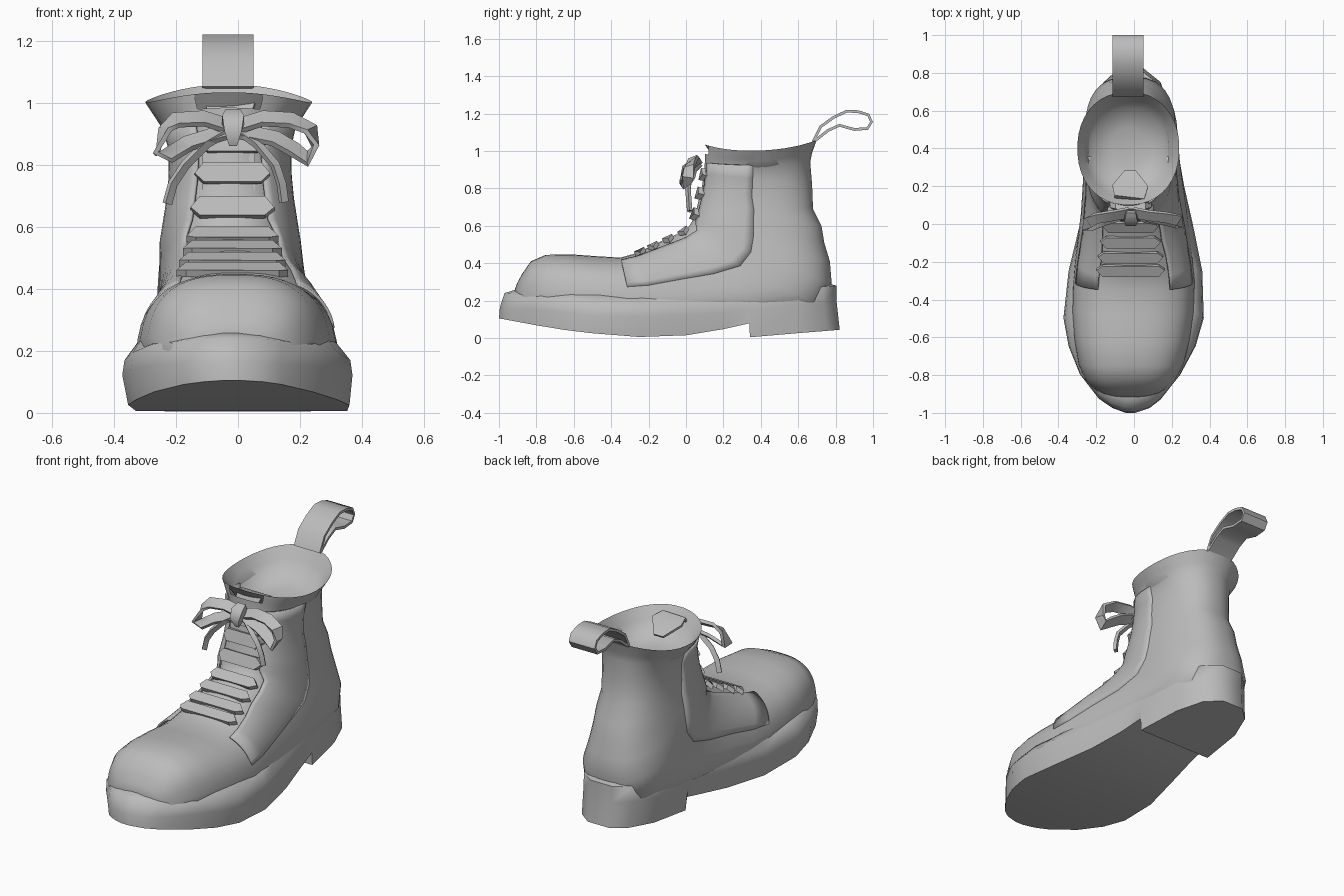
import bpy, bmesh, math
from mathutils import Vector

if "Cube" in bpy.data.objects:
    bpy.data.objects.remove(bpy.data.objects["Cube"])

grey = bpy.data.materials.new("grey leather")
grey.diffuse_color = (0.5, 0.5, 0.5, 1)
grey.use_nodes = True
grey.node_tree.nodes["Principled BSDF"].inputs["Base Color"].default_value = grey.diffuse_color


def make(name, verts, faces, angle=40, thick=0):
    me = bpy.data.meshes.new(name)
    me.from_pydata([tuple(v) for v in verts], [], faces)
    me.materials.append(grey)
    bm = bmesh.new()
    bm.from_mesh(me)
    bmesh.ops.recalc_face_normals(bm, faces=bm.faces)
    bm.to_mesh(me)
    bm.free()
    ob = bpy.data.objects.new(name, me)
    bpy.context.collection.objects.link(ob)
    bpy.ops.object.select_all(action='DESELECT')
    ob.select_set(True)
    bpy.context.view_layer.objects.active = ob
    bpy.ops.object.shade_smooth_by_angle(angle=math.radians(angle))
    if thick:
        m = ob.modifiers.new("thickness", 'SOLIDIFY')
        m.thickness, m.offset = thick, -1
    return ob


def grid_faces(rows, cols, closed=True, skip=lambda r, c: False):
    n = cols if closed else cols - 1
    return [(r*cols + c, r*cols + (c+1) % cols, (r+1)*cols + (c+1) % cols, (r+1)*cols + c)
            for r in range(rows - 1) for c in range(n) if not skip(r, c)]


def lerp(table, y):
    for (a, p), (b, q) in zip(table, table[1:]):
        if y <= b:
            t = max(0, (y - a) / (b - a))
            return p + (q - p) * t
    return table[-1][1]


# Upper: sections fan from the toe round the ankle to the collar
# (front y, z, back y, z, half width, centre x, squareness)
S = [(-.915, .262, -.905, .16, .10, -.02, .7), (-.90, .30, -.89, .14, .15, -.02, .7),
     (-.875, .345, -.865, .13, .19, -.02, .7), (-.83, .41, -.82, .11, .232, -.02, .72),
     (-.75, .445, -.74, .10, .272, -.015, .75), (-.62, .448, -.6, .09, .30, -.01, .78),
     (-.48, .438, -.45, .08, .315, -.005, .78), (-.35, .43, -.27, .07, .315, 0, .78),
     (-.28, .45, -.1, .06, .302, 0, .76), (-.2, .485, .18, .08, .275, 0, .74),
     (-.12, .525, .5, .10, .25, -.01, .74), (-.05, .555, .74, .16, .24, -.015, .74),
     (.01, .59, .78, .29, .235, -.02, .78), (.035, .63, .77, .41, .225, -.025, .8),
     (.055, .69, .74, .51, .213, -.025, .82), (.07, .75, .725, .60, .202, -.025, .84),
     (.085, .81, .68, .69, .195, -.025, .85), (.095, .88, .675, .82, .195, -.027, .87),
     (.10, .94, .665, .94, .214, -.03, .9), (.10, .985, .675, .99, .24, -.03, .9),
     (.10, 1.035, .70, 1.06, .27, -.03, .92)]
N = 40
SAG = {S[-1]: .045, S[-2]: .03, S[-3]: .015}


def section_point(s, t, grow=0):
    fy, fz, by, bz, hw, cx, p = s
    c, w = math.cos(t), math.sin(t)
    u = math.copysign(abs(c)**p, c)
    v = math.copysign(abs(w)**p, w)
    d = Vector((0, fy - by, fz - bz))
    half = d.length/2 + grow
    pt = Vector((cx, (fy+by)/2, (fz+bz)/2)) + d.normalized()*half*u
    low = 0.13 if fz < .6 else 0.0
    pt.x += (hw + grow)*v*(1 - low*u)
    pt.z -= SAG.get(s, 0)*v*v
    return pt


V = [section_point(s, 2*math.pi*(i + .5)/N) for s in S for i in range(N)]
F = grid_faces(len(S), N, skip=lambda r, c: r > 18 and (c < 2 or c > N - 4))
F.append(tuple(range(N)))
make("boot_upper", V, F, 55)

# Lining: a shallow bowl hanging from the collar rim
rim = [section_point(S[-1], 2*math.pi*(i + .5)/N) for i in range(N)]
V = []
for k, drop in ((1, 0), (.86, .06), (.71, .125), (.35, .155)):
    V += [Vector((-.03 + (p.x + .03)*k, .4 + (p.y - .4)*k, 1.02 + (p.z - 1.02)*k - drop)) for p in rim]
make("collar_lining", V, grid_faces(4, N) + [tuple(range(3*N, 4*N))], 60)

# Side panels that overlap the vamp beside the lacing, sinking into the upper behind
for side, name in ((1, "left_quarter"), (-1, "right_quarter")):
    rows, M = S[7:19], 10
    V = []
    for s in rows:
        a0 = .62 if s[1] < .6 else .45
        a1 = 1.9 if s[1] < -.1 else 1.5
        V += [section_point(s, side*(a0 + (a1 - a0)*k/(M-1)), .009 - .016*(k/(M-1))**2) for k in range(M)]
    make(name, V, grid_faces(len(rows), M, False), 55, .01)

# Sole and heel in one piece: outline widths, underside and top heights along the length
L = [(-1, -.05), (-.975, -.12), (-.93, -.185), (-.8, -.285), (-.65, -.345), (-.5, -.372),
     (-.25, -.345), (0, -.285), (.2, -.255), (.338, -.25), (.342, -.25), (.6, -.23), (.74, -.17), (.81, -.09)]
R = [(-1, .0), (-.975, .08), (-.93, .14), (-.8, .245), (-.65, .325), (-.5, .368),
     (-.25, .36), (0, .31), (.2, .265), (.34, .24), (.6, .2), (.74, .14), (.81, .05)]
UNDER = [(-1, .105), (-.8, .068), (-.6, .035), (-.3, .006), (-.1, .004), (.1, .025), (.338, .078),
         (.342, .004), (.82, .045)]
TOP = [(-1, .24), (-.8, .22), (-.5, .17), (-.2, .16), (.2, .19), (.5, .25), (.81, .28)]
ys = [y for y, _ in L]
pts = [(lerp(R, y), y) for y in ys] + [(lerp(L, y), y) for y in reversed(ys)]
n = len(pts)


def strips(base):
    return [(base+i, base+i+1, base+n-2-i, base+n-1-i) for i in range(n//2 - 1)]


V = [((x + .01)*.965 - .005, y + (.012 if y > .7 else 0), lerp(UNDER, y)) for x, y in pts]
V += [(x*1.004, y*.995, lerp(TOP, y)*.6 + .02) for x, y in pts]
V += [(x*.985, y + (.03 if y < -.9 else 0) - (.005 if y > .7 else 0), lerp(TOP, y)) for x, y in pts]
V += [((x + .015)*.86 - .015, (y + .08)*.9 - .08, lerp(TOP, y) + (.02 if y < -.7 or y > .7 else .06))
      for x, y in pts]
make("sole_and_heel", V, grid_faces(4, n) + strips(0) + strips(3*n), 55)


# Flat bands swept along a path
def band(name, path, across, width, thick, smooth=50):
    P = [Vector(p) for p in path]
    A = Vector(across).normalized()
    W = width if isinstance(width, list) else [width]*len(P)
    V = []
    for i, p in enumerate(P):
        tan = (P[min(i+1, len(P)-1)] - P[max(i-1, 0)]).normalized()
        a = (A - tan*A.dot(tan)).normalized()
        nrm = tan.cross(a)*thick/2
        a = a*W[i]/2
        V += [p + a + nrm, p - a + nrm, p - a - nrm, p + a - nrm]
    m = 4*len(P)
    make(name, V, grid_faces(len(P), 4) + [(0, 1, 2, 3), (m-4, m-3, m-2, m-1)], smooth)


# Pull loop at the back of the collar
loop = [(.68, 1.05), (.72, 1.13), (.79, 1.18), (.86, 1.213), (.92, 1.21), (.975, 1.193), (.992, 1.155),
        (.97, 1.12), (.9, 1.115), (.82, 1.137), (.76, 1.11), (.69, 1.055)]
band("pull_loop", [(-.032, y, z) for y, z in loop], (1, 0, 0), .165, .015)

# Tongue rising behind the laces, pointed and leaning into the opening
band("tongue", [(-.03, .085, .72), (-.03, .11, .86), (-.03, .125, .96), (-.025, .145, 1.0), (-.02, .2, .985),
                (-.02, .28, .93)], (1, 0, 0), [.17, .17, .14, .16, .19, .06], .014)

# Lace bars with pointed ends, lying along the instep slope (y, z, half length, slope)
BARS = [(-.25, .47, .18, 25), (-.18, .502, .172, 25), (-.10, .54, .16, 25), (-.02, .58, .148, 35),
        (.04, .665, .135, 68), (.065, .775, .122, 74), (.085, .875, .11, 78)]
for i, (y, z, h, deg) in enumerate(BARS):
    a = math.radians(deg)
    up = Vector((0, math.cos(a), math.sin(a)))
    out = Vector((0, -math.sin(a), math.cos(a)))
    wide, lift = (.033, .012) if deg > 50 else (.03, .005)
    shape = [(-h, 0), (-h+.03, wide), (h-.03, wide), (h, 0), (h-.03, -wide), (-h+.03, -wide)]
    V = [Vector((x - .018, y, z)) + up*w + out*(o - (.015 if abs(x) == h else 0))
         for o in (lift, -.02) for x, w in shape]
    make(f"lace_bar_{i+1}", V, grid_faces(2, 6) + [tuple(range(6)), tuple(range(6, 12))], 30)

# Bow: two loops, two loose ends and a knot
band("bow_loop_left", [(-.03, .06, .925), (-.11, .045, .95), (-.2, .03, .945), (-.235, .01, .915),
                       (-.262, -.005, .835), (-.225, -.005, .83), (-.16, .02, .87), (-.03, .06, .91)],
     (0, 1, .8), .06, .018)
band("bow_loop_right", [(0, .06, .925), (.08, .045, .95), (.17, .035, .945), (.235, .02, .915), (.25, .01, .86),
                        (.225, .005, .82), (.18, .02, .85), (.12, .03, .885), (0, .06, .91)],
     (0, 1, .8), .06, .018)
band("lace_end_left", [(-.03, .05, .91), (-.1, .02, .87), (-.17, .01, .80), (-.21, .015, .74), (-.228, .02, .675)],
     (1, .6, 0), .026, .018)
band("lace_end_right", [(0, .05, .91), (.06, .02, .87), (.12, .01, .80), (.14, .015, .74), (.148, .02, .68)],
     (1, .6, 0), .026, .018)
band("knot", [(-.016, .065, .96), (-.016, .025, .945), (-.016, .01, .91), (-.016, .03, .87)],
     (1, 0, 0), [.05, .07, .055, .025], .04, 60)
